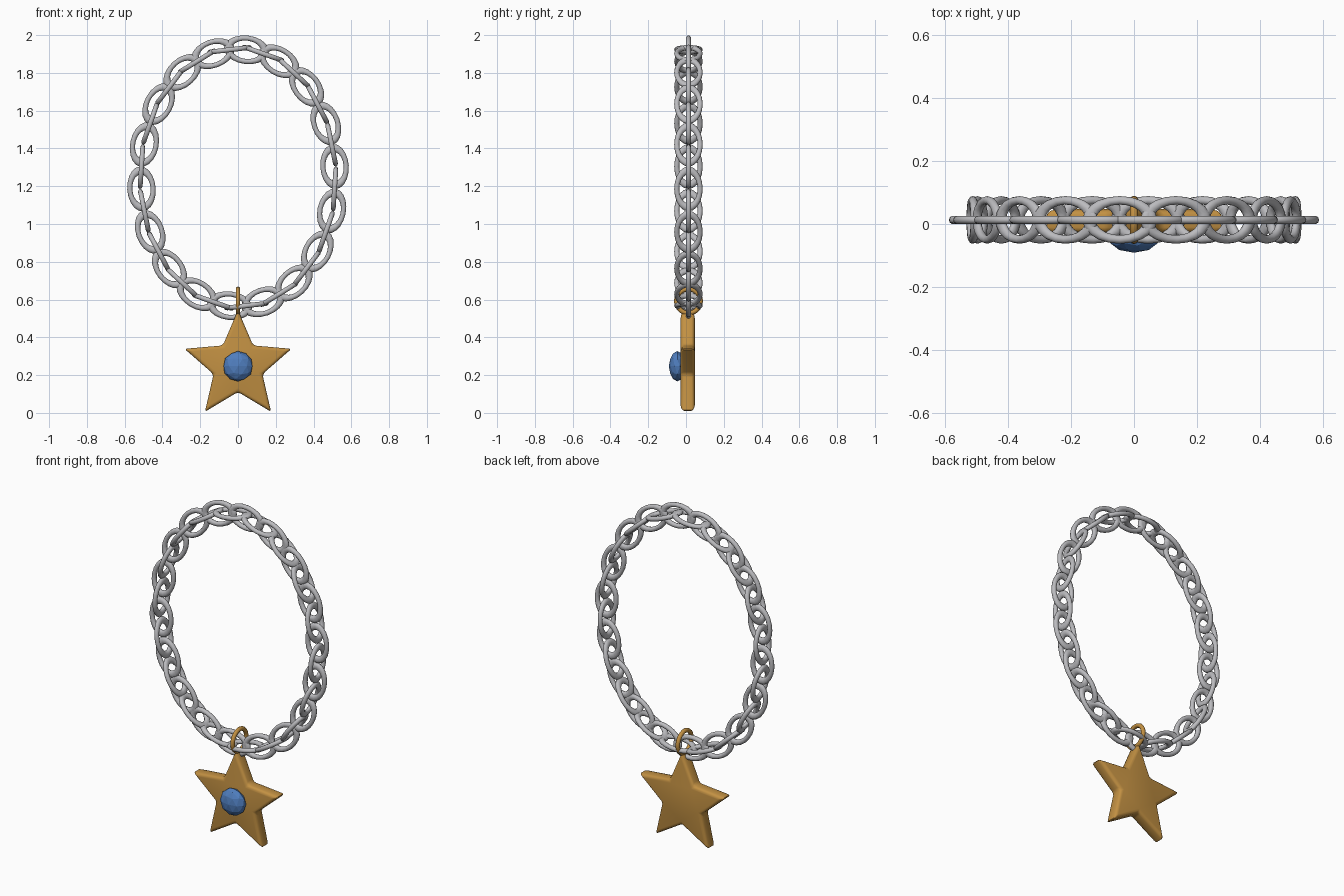
import bpy, bmesh, math
from mathutils import Matrix, Vector

if "Cube" in bpy.data.objects:
    bpy.data.objects.remove(bpy.data.objects["Cube"])

Y0 = 0.013            # depth of the chain and pendant plane


def material(name, rgb):
    m = bpy.data.materials.new(name)
    m.diffuse_color = (*rgb, 1)
    m.use_nodes = True
    m.node_tree.nodes["Principled BSDF"].inputs["Base Color"].default_value = m.diffuse_color
    return m


silver = material("silver", (0.50, 0.50, 0.52))
gold = material("gold", (0.54, 0.28, 0.055))
blue = material("blue gem", (0.08, 0.21, 0.52))


def add_object(name, mesh, matrix=Matrix()):
    ob = bpy.data.objects.new(name, mesh)
    ob.matrix_world = matrix
    bpy.context.collection.objects.link(ob)
    return ob


def torus_mesh(name, major, minor, seg, ring, mat, stretch=1.0):
    """Smooth torus in the XY plane, stretched along X."""
    bm = bmesh.new()
    v = []
    for i in range(seg):
        a = 2 * math.pi * i / seg
        for j in range(ring):
            b = 2 * math.pi * j / ring
            r = major + minor * math.cos(b)
            v.append(bm.verts.new((r * math.cos(a) * stretch, r * math.sin(a), minor * math.sin(b))))
    for i in range(seg):
        for j in range(ring):
            k, l = (i + 1) % seg, (j + 1) % ring
            f = bm.faces.new((v[i * ring + j], v[k * ring + j], v[k * ring + l], v[i * ring + l]))
            f.smooth = True
    me = bpy.data.meshes.new(name)
    bm.to_mesh(me)
    bm.free()
    me.materials.append(mat)
    return me


# Chain: 36 oval links around an ellipse, alternately flat and edge-on
link = torus_mesh("chain_link", 0.062, 0.0135, 20, 10, silver, 1.58)
RX, RZ, CZ = 0.513, 0.68, 1.245
for i in range(36):
    t = math.radians(5 + 10 * i)
    tangent = Vector((-RX * math.sin(t), 0, RZ * math.cos(t))).normalized()
    depth = Vector((0, 1, 0))
    normal = tangent.cross(depth)
    if i % 2 == 0:
        axes = (tangent, depth.cross(tangent), depth)
    else:
        axes = (tangent, depth, normal)
    rot = Matrix(axes).transposed().to_4x4()
    pos = Matrix.Translation((RX * math.cos(t), Y0, CZ + RZ * math.sin(t)))
    add_object(f"chain_link_{i + 1:02d}", link, pos @ rot)

# Bail ring joining the star to the chain
bail = torus_mesh("bail_ring", 0.064, 0.0125, 28, 10, gold)
add_object("bail_ring", bail, Matrix.Translation((0, Y0, 0.592)) @ Matrix.Rotation(math.pi / 2, 4, 'Y'))

# Star pendant with rounded edges
SZ, HALF = 0.247, 0.038
bm = bmesh.new()
outline = []
for i in range(10):
    a = math.pi / 2 + i * math.pi / 5
    r = 0.298 if i % 2 == 0 else 0.136
    outline.append(bm.verts.new((r * math.cos(a), -HALF, r * math.sin(a))))
face = bm.faces.new(outline)
ext = bmesh.ops.extrude_face_region(bm, geom=[face])
bmesh.ops.translate(bm, vec=(0, 2 * HALF, 0), verts=[g for g in ext["geom"] if isinstance(g, bmesh.types.BMVert)])
bmesh.ops.recalc_face_normals(bm, faces=bm.faces)
bmesh.ops.bevel(bm, geom=bm.edges[:], offset=0.018, segments=3, profile=0.5, affect='EDGES')
me = bpy.data.meshes.new("star_pendant")
bm.to_mesh(me)
bm.free()
me.materials.append(gold)
star = add_object("star_pendant", me, Matrix.Translation((0, Y0 - 0.004, SZ)))
bpy.context.view_layer.objects.active = star
star.select_set(True)
bpy.ops.object.shade_smooth_by_angle(angle=math.radians(35))

# Faceted gem set in the front of the star
bm = bmesh.new()
bmesh.ops.create_icosphere(bm, subdivisions=2, radius=0.08)
bmesh.ops.scale(bm, vec=(1, 0.56, 1), verts=bm.verts)
me = bpy.data.meshes.new("gem")
bm.to_mesh(me)
bm.free()
me.materials.append(blue)
add_object("gem", me, Matrix.Translation((0, -0.046, SZ)))
